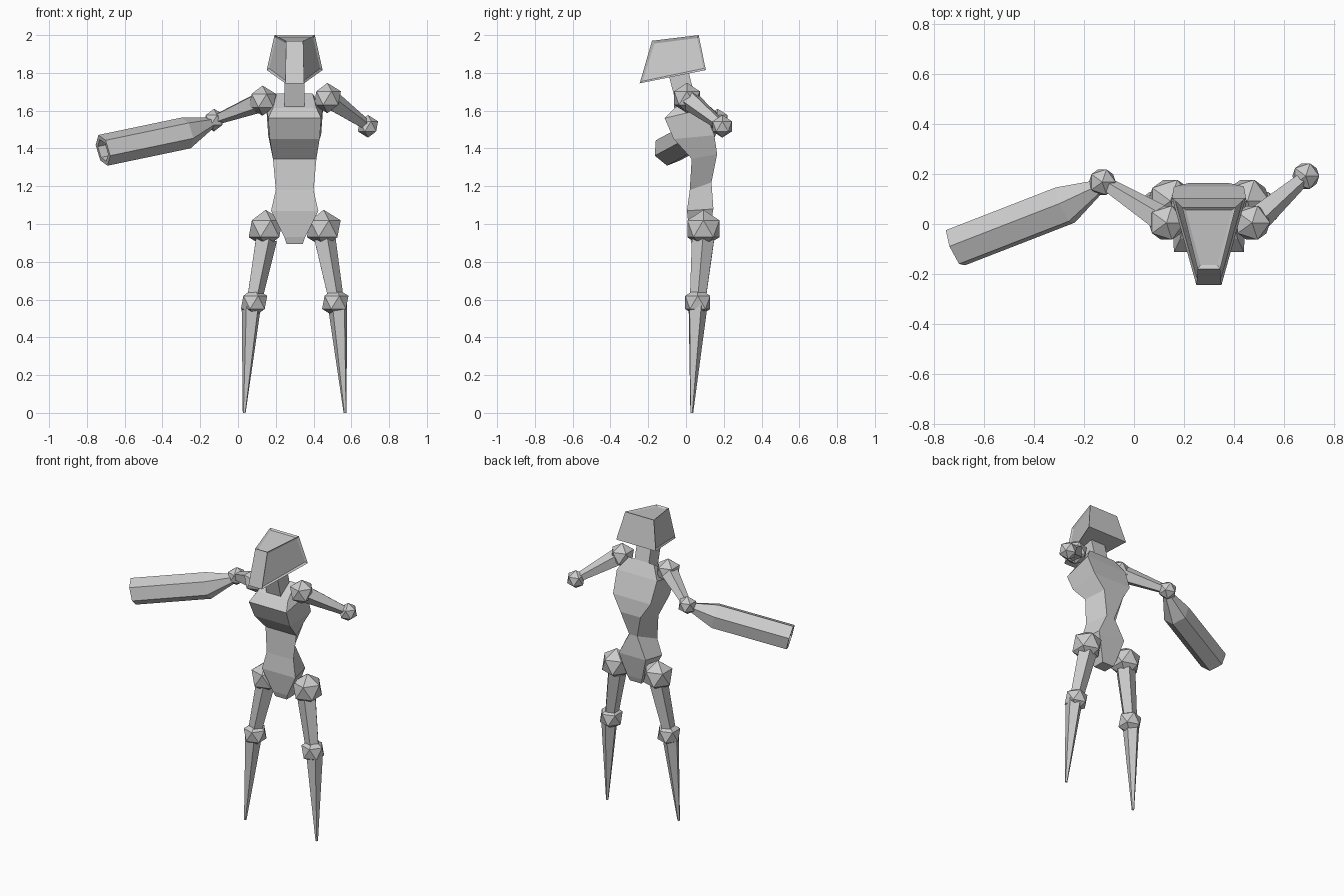
import bpy, bmesh, math
from mathutils import Vector

if "Cube" in bpy.data.objects:
    bpy.data.objects.remove(bpy.data.objects["Cube"])

CX = 0.30  # body centre line


def finish(name, bm):
    bmesh.ops.recalc_face_normals(bm, faces=bm.faces[:])
    me = bpy.data.meshes.new(name)
    bm.to_mesh(me)
    bm.free()
    ob = bpy.data.objects.new(name, me)
    bpy.context.collection.objects.link(ob)
    return ob


def loft(rings):
    """Skin a list of equal-length point rings and cap both ends."""
    bm = bmesh.new()
    vs = [[bm.verts.new(p) for p in r] for r in rings]
    n = len(vs[0])
    for a, b in zip(vs, vs[1:]):
        for i in range(n):
            j = (i + 1) % n
            bm.faces.new((a[i], a[j], b[j], b[i]))
    bm.faces.new(vs[0])
    bm.faces.new(vs[-1])
    return bm


def limb(name, stations, sides=5, turn=0.0):
    """Straight faceted limb through (point, radius) stations."""
    d = (Vector(stations[-1][0]) - Vector(stations[0][0])).normalized()
    u = d.cross(Vector((0, 1, 0) if abs(d.z) > 0.7 else (0, 0, 1))).normalized()
    v = u.cross(d)
    rings = []
    for p, r in stations:
        angs = [turn + 2 * math.pi * i / sides for i in range(sides)]
        rings.append([Vector(p) + r * (math.cos(a) * u + math.sin(a) * v) for a in angs])
    return finish(name, loft(rings))


def joint(name, p, r):
    bm = bmesh.new()
    bmesh.ops.create_icosphere(bm, subdivisions=1, radius=r)
    bmesh.ops.translate(bm, verts=bm.verts[:], vec=p)
    return finish(name, bm)


def section(fy, fz, fw, by, bz, bw):
    return [(CX - fw, fy, fz), (CX + fw, fy, fz), (CX + bw, by, bz), (CX - bw, by, bz)]


# torso: front edge and back edge of each section (y, z, half width)
finish("torso", loft([section(*s) for s in [
    (-0.06, 1.615, 0.115, 0.05, 1.69, 0.095),
    (-0.113, 1.56, 0.14, 0.095, 1.61, 0.15),
    (-0.065, 1.45, 0.132, 0.15, 1.47, 0.14),
    (0.03, 1.345, 0.115, 0.165, 1.37, 0.075),
    (0.02, 1.18, 0.10, 0.135, 1.22, 0.03),
    (0.005, 1.07, 0.125, 0.145, 1.08, 0.10),
    (0.02, 0.93, 0.055, 0.12, 0.93, 0.055),
    (0.03, 0.895, 0.043, 0.11, 0.895, 0.043)]]))

# neck
limb("neck", [((CX, 0.02, 1.57), 0.075), ((CX, -0.04, 1.80), 0.075)], 4, math.pi / 4)

# wedge-shaped head with slightly recessed panels
bm = loft([section(-0.245, 1.745, 0.05, 0.105, 1.815, 0.148),
           section(-0.18, 1.97, 0.045, 0.067, 2.0, 0.107)])
bmesh.ops.recalc_face_normals(bm, faces=bm.faces[:])
panels = [f for f in bm.faces if abs(f.normal.x) > 0.5 or f.normal.z > 0.8]
bmesh.ops.inset_individual(bm, faces=panels, thickness=0.018, depth=-0.008)
finish("head", bm)

# legs
for side, s in (("left", -1), ("right", 1)):
    hip = (CX + s * 0.154, 0.092, 0.975)
    knee = (CX + s * 0.215, 0.062, 0.585)
    joint(side + "_hip", hip, 0.1)
    joint(side + "_knee", knee, 0.078)
    limb(side + "_thigh", [((CX + s * 0.155, 0.09, 0.92), 0.062),
                           ((CX + s * 0.212, 0.064, 0.62), 0.045)])
    limb(side + "_shin", [((CX + s * 0.228, 0.06, 0.57), 0.054),
                          ((CX + s * 0.267, 0.03, 0.0), 0.008)], 5, 0.4)

# upper arms
for side, sh, el in (("left", (0.13, 0.005, 1.653), (-0.127, 0.168, 1.55)),
                     ("right", (0.473, 0.005, 1.667), (0.688, 0.192, 1.517))):
    joint(side + "_shoulder", sh, 0.08)
    joint(side + "_elbow", el, 0.06)
    limb(side + "_upper_arm", [(sh, 0.06), (el, 0.028)])

# forearm barrel with a hollow muzzle
wrist, flare = Vector((-0.14, 0.15, 1.535)), Vector((-0.275, 0.076, 1.482))
muzzle = Vector((-0.715, -0.095, 1.39))
inner = muzzle.lerp(flare, 0.35)
limb("forearm_barrel", [(wrist, 0.03), (flare, 0.085), (muzzle, 0.085),
                        (muzzle, 0.06), (inner, 0.06)], 6, math.radians(20))
